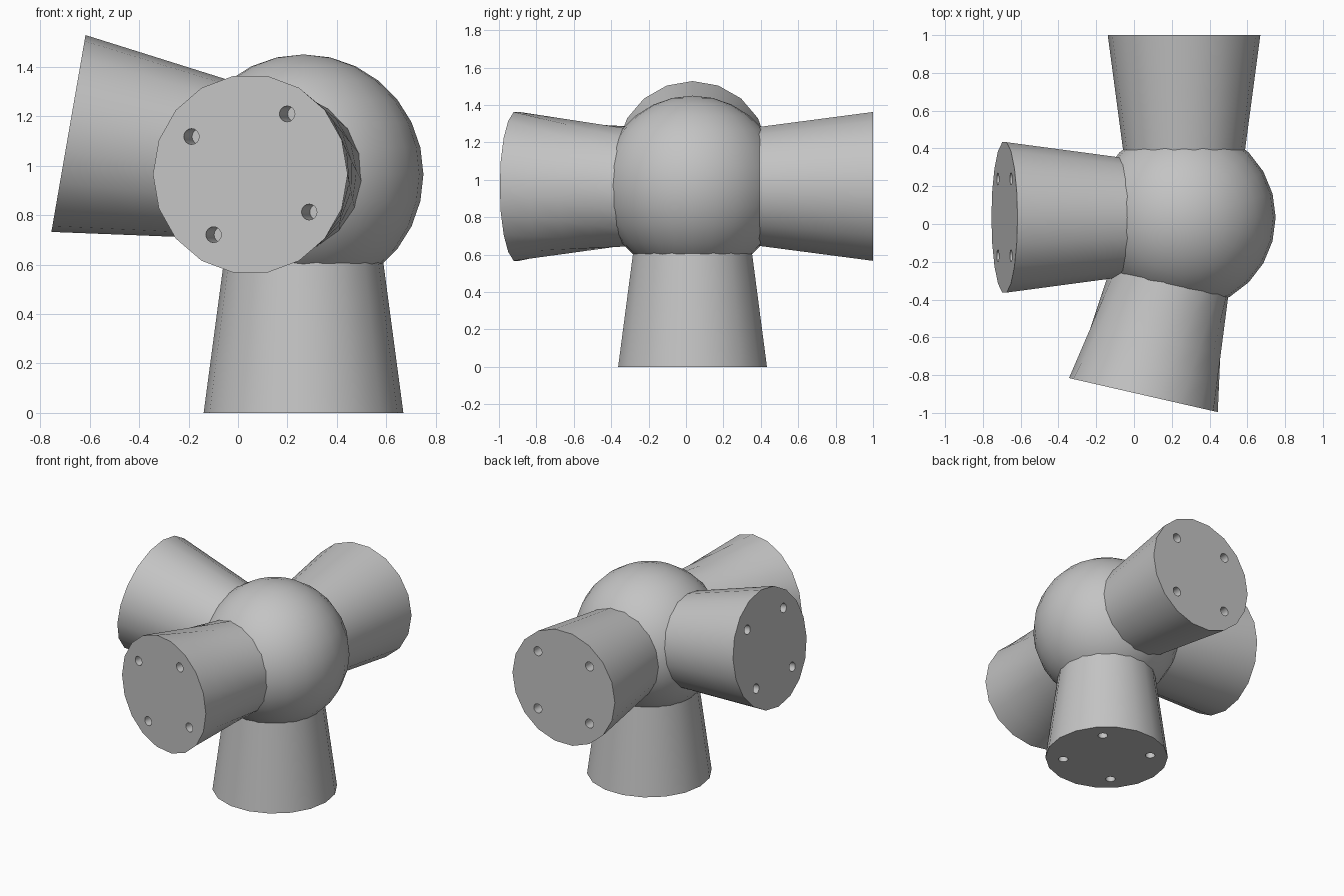
import bpy
import bmesh
from math import sin, cos, radians, pi
from mathutils import Vector, Matrix

if "Cube" in bpy.data.objects:
    bpy.data.objects.remove(bpy.data.objects["Cube"], do_unlink=True)

HUB = Vector((0.265, 0.035, 0.965))
HUB_RADIUS = 0.485
REACH = 0.965          # hub centre to flange face
ROOT = 0.35            # hub centre to start of a socket
SIDES = 18

grey = bpy.data.materials.new("matte_grey")
grey.use_nodes = True
grey.diffuse_color = (0.55, 0.55, 0.55, 1)
grey.node_tree.nodes["Principled BSDF"].inputs["Base Color"].default_value = (0.55, 0.55, 0.55, 1)


def make_object(name, bm):
    bmesh.ops.recalc_face_normals(bm, faces=bm.faces)
    mesh = bpy.data.meshes.new(name)
    bm.to_mesh(mesh)
    bm.free()
    mesh.materials.append(grey)
    obj = bpy.data.objects.new(name, mesh)
    bpy.context.collection.objects.link(obj)
    return obj


def select_only(obj):
    bpy.ops.object.select_all(action='DESELECT')
    obj.select_set(True)
    bpy.context.view_layer.objects.active = obj


def socket_frame(direction, up):
    """Matrix whose z axis points out of the hub along the socket."""
    d = Vector(direction).normalized()
    right = Vector(up).cross(d).normalized()
    m = Matrix((right, d.cross(right), d)).transposed().to_4x4()
    return Matrix.Translation(HUB) @ m


def ring_point(radius, angle, z):
    return Vector((radius * cos(angle), radius * sin(angle), z))


def make_socket(name, direction, up, start=0, twist=0, hole_angle=45):
    frame = socket_frame(direction, up)

    # Flared body, its straight rulings optionally twisted
    bm = bmesh.new()
    steps = 4
    rings = []
    for s in range(steps + 1):
        ring = []
        for i in range(SIDES):
            a = radians(start) + 2 * pi * i / SIDES
            inner = ring_point(0.322, a - radians(twist), ROOT)
            outer = ring_point(0.404, a, REACH)
            ring.append(bm.verts.new(inner.lerp(outer, s / steps)))
        rings.append(ring)
    for low, high in zip(rings, rings[1:]):
        for i in range(SIDES):
            j = (i + 1) % SIDES
            bm.faces.new((low[i], low[j], high[j], high[i]))
    bm.faces.new(rings[0][::-1])
    bm.faces.new(rings[-1])
    bm.transform(frame)
    body = make_object(name, bm)

    # Four blind bolt holes in the flange
    bm = bmesh.new()
    for k in range(4):
        spot = ring_point(0.288, radians(hole_angle) + k * pi / 2, REACH)
        bmesh.ops.create_cone(bm, cap_ends=True, segments=16, radius1=0.032,
                              radius2=0.032, depth=0.3,
                              matrix=frame @ Matrix.Translation(spot))
    cutter = make_object(name + "_hole_cutter", bm)
    cutter.hide_render = True
    mod = body.modifiers.new("bolt_holes", 'BOOLEAN')
    mod.operation = 'DIFFERENCE'
    mod.solver = 'EXACT'
    mod.object = cutter
    select_only(body)
    bpy.ops.object.modifier_apply(modifier=mod.name)
    bpy.data.objects.remove(cutter, do_unlink=True)
    select_only(body)
    bpy.ops.object.shade_smooth_by_angle(angle=radians(40))


# Central ball
bm = bmesh.new()
bmesh.ops.create_uvsphere(bm, u_segments=24, v_segments=14, radius=HUB_RADIUS,
                          matrix=Matrix.Translation(HUB))
ball = make_object("hub_ball", bm)
select_only(ball)
bpy.ops.object.shade_smooth_by_angle(angle=radians(40))

# Sockets
make_socket("bottom_socket", (0, 0, -1), (0, 1, 0))
make_socket("back_socket", (0, 1, 0), (0, 0, 1))
make_socket("right_socket", (-0.985, 0, 0.171), (0, 0, 1), start=10)
make_socket("front_socket", (-0.223, -0.975, 0), (0, 0, 1), twist=25, hole_angle=58)
